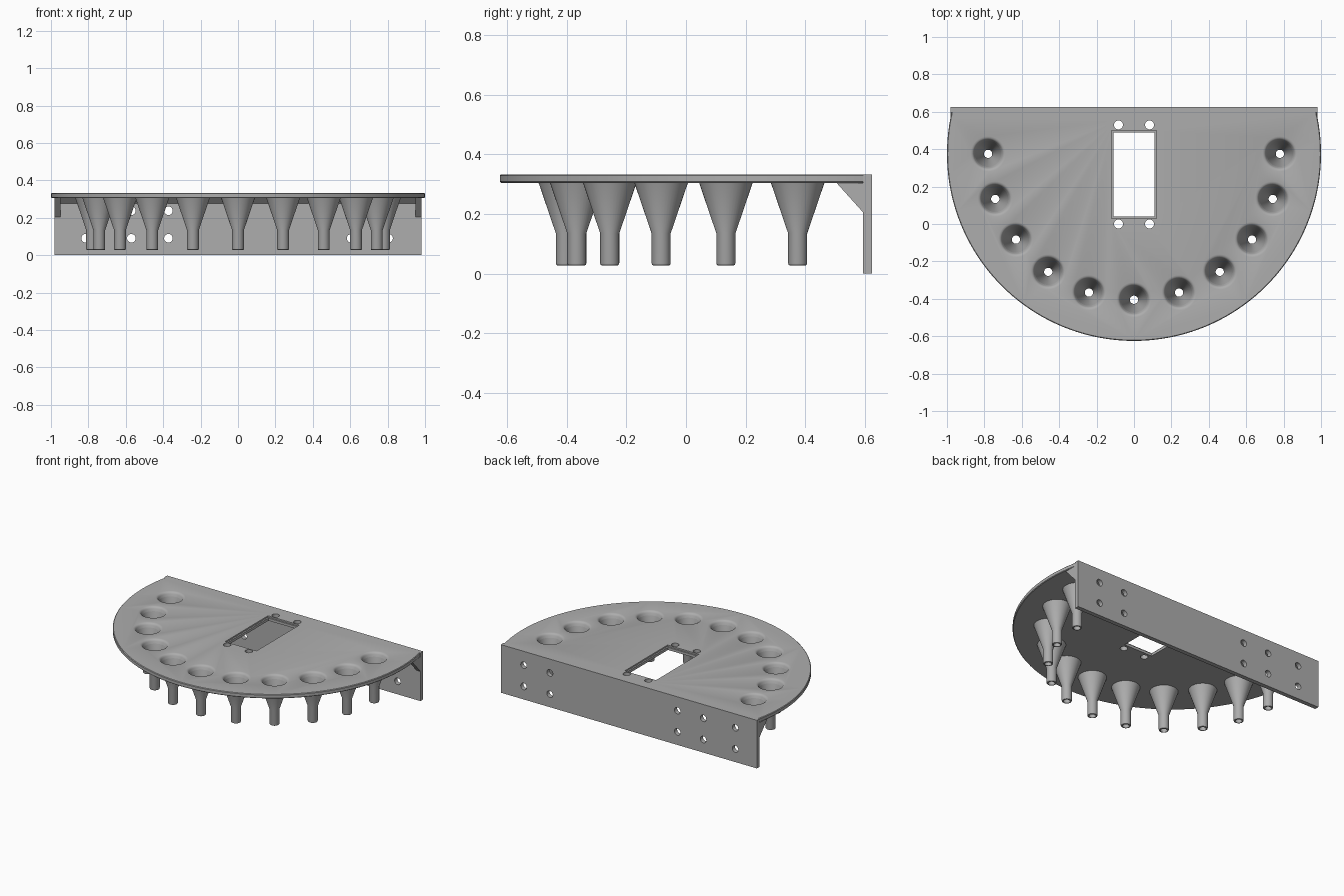
import bpy, bmesh, math
from mathutils import Vector, Matrix

cube = bpy.data.objects.get("Cube")
if cube:
    bpy.data.objects.remove(cube, do_unlink=True)

grey = bpy.data.materials.new("plain grey")
grey.use_nodes = True
colour = (0.42, 0.42, 0.42, 1)
grey.diffuse_color = colour
grey.node_tree.nodes["Principled BSDF"].inputs["Base Color"].default_value = colour

TOP, UNDER = 0.333, 0.305      # plate faces
CENTRE_Y, BACK = 0.375, 0.625  # arc centre and rear face
WALL_X, WALL_T = 0.98, 0.03


def make_object(name, bm):
    bmesh.ops.recalc_face_normals(bm, faces=bm.faces)
    mesh = bpy.data.meshes.new(name)
    bm.to_mesh(mesh)
    bm.free()
    mesh.materials.append(grey)
    obj = bpy.data.objects.new(name, mesh)
    bpy.context.collection.objects.link(obj)
    return obj


def add_box(bm, low, high):
    low, high = Vector(low), Vector(high)
    size = Matrix.Diagonal((*(high - low), 1))
    bmesh.ops.create_cube(bm, size=1, matrix=Matrix.Translation((low + high) / 2) @ size)


def add_prism(bm, points, offset):
    face = bm.faces.new([bm.verts.new(p) for p in points])
    new = bmesh.ops.extrude_face_region(bm, geom=[face])["geom"]
    moved = [v for v in new if isinstance(v, bmesh.types.BMVert)]
    bmesh.ops.translate(bm, verts=moved, vec=offset)


def add_lathe(bm, profile, pos=(0, 0), closed=False, segs=40):
    rings = []
    for r, z in profile:
        angles = [math.tau * i / segs for i in range(segs)]
        rings.append([bm.verts.new((pos[0] + r * math.cos(a), pos[1] + r * math.sin(a), z))
                      for a in angles])
    pairs = list(zip(rings, rings[1:]))
    if closed:
        pairs.append((rings[-1], rings[0]))
    else:
        bm.faces.new(rings[0])
        bm.faces.new(rings[-1])
    for a, b in pairs:
        for i in range(segs):
            j = (i + 1) % segs
            bm.faces.new((a[i], a[j], b[j], b[i]))


def cut(target, bm):
    cutter = make_object("cutter", bm)
    cutter.hide_render = True
    mod = target.modifiers.new("cut", 'BOOLEAN')
    mod.operation, mod.solver, mod.object = 'DIFFERENCE', 'EXACT', cutter
    bpy.context.view_layer.objects.active = target
    bpy.ops.object.modifier_apply(modifier=mod.name)
    bpy.data.objects.remove(cutter, do_unlink=True)


def smooth(obj):
    bpy.ops.object.select_all(action='DESELECT')
    obj.select_set(True)
    bpy.context.view_layer.objects.active = obj
    bpy.ops.object.shade_smooth_by_angle(angle=math.radians(35))


# Eleven funnels spread over a half circle
spots = [(0.78 * math.cos(a), CENTRE_Y - 0.78 * math.sin(a))
         for a in [math.pi * i / 10 for i in range(11)]]

# Round plate with its back sliced flat, edges softened
bm = bmesh.new()
soft = 0.004
add_lathe(bm, [(1 - soft, UNDER), (1, UNDER + soft), (1, TOP - soft), (1 - soft, TOP)],
          (0, CENTRE_Y), segs=160)
plate = make_object("plate", bm)
bm = bmesh.new()
add_box(bm, (-2, BACK - WALL_T, 0), (2, 2, 1))
cut(plate, bm)

# Flared mouths of the funnels
bm = bmesh.new()
for spot in spots:
    add_lathe(bm, [(0.064, UNDER - 0.02), (0.070, UNDER), (0.076, 0.320),
                   (0.080, 0.327), (0.086, 0.331), (0.094, TOP), (0.094, TOP + 0.02)], spot)
cut(plate, bm)

# Window with a shallow stepped rim, and four screw holes
bm = bmesh.new()
add_box(bm, (-0.11, 0.04, 0.2), (0.11, 0.49, 0.5))
for x in (-0.083, 0.083):
    for y in (0.0, 0.53):
        add_lathe(bm, [(0.024, 0.2), (0.024, 0.5)], (x, y), segs=24)
cut(plate, bm)
bm = bmesh.new()
add_box(bm, (-0.12, 0.03, TOP - 0.01), (0.12, 0.50, 0.5))
cut(plate, bm)
smooth(plate)

# Rear wall with mounting holes
bm = bmesh.new()
add_box(bm, (-WALL_X, BACK - WALL_T, 0), (WALL_X, BACK, TOP))
wall = make_object("rear_wall", bm)
bm = bmesh.new()
for x in (-0.815, -0.57, -0.372, 0.605, 0.805):
    for z in (0.09, 0.237):
        hole = Matrix.Translation((x, BACK, z)) @ Matrix.Rotation(math.pi / 2, 4, 'X')
        bmesh.ops.create_cone(bm, cap_ends=True, segments=24, radius1=0.023,
                              radius2=0.023, depth=0.2, matrix=hole)
cut(wall, bm)
smooth(wall)

# Chamfer strip under the plate along the wall, and end gussets
inner = BACK - WALL_T


def triangle(x, depth, drop):
    return [(x, inner, UNDER), (x, inner - depth, UNDER), (x, inner, UNDER - drop)]


bm = bmesh.new()
add_prism(bm, triangle(-0.95, 0.03, 0.03), (1.9, 0, 0))
make_object("corner_strip", bm)
for side, x in (("right", -WALL_X), ("left", WALL_X - 0.03)):
    bm = bmesh.new()
    add_prism(bm, triangle(x, 0.09, 0.1), (0.03, 0, 0))
    make_object(side + "_gusset", bm)

# Hollow funnels with straight spouts
for number, spot in enumerate(spots, 1):
    bm = bmesh.new()
    add_lathe(bm, [(0.090, UNDER), (0.032, 0.135), (0.032, 0.035), (0.030, 0.029),
                   (0.026, 0.027), (0.022, 0.027), (0.022, 0.125), (0.070, UNDER)],
              spot, closed=True)
    smooth(make_object(f"funnel_{number}", bm))
